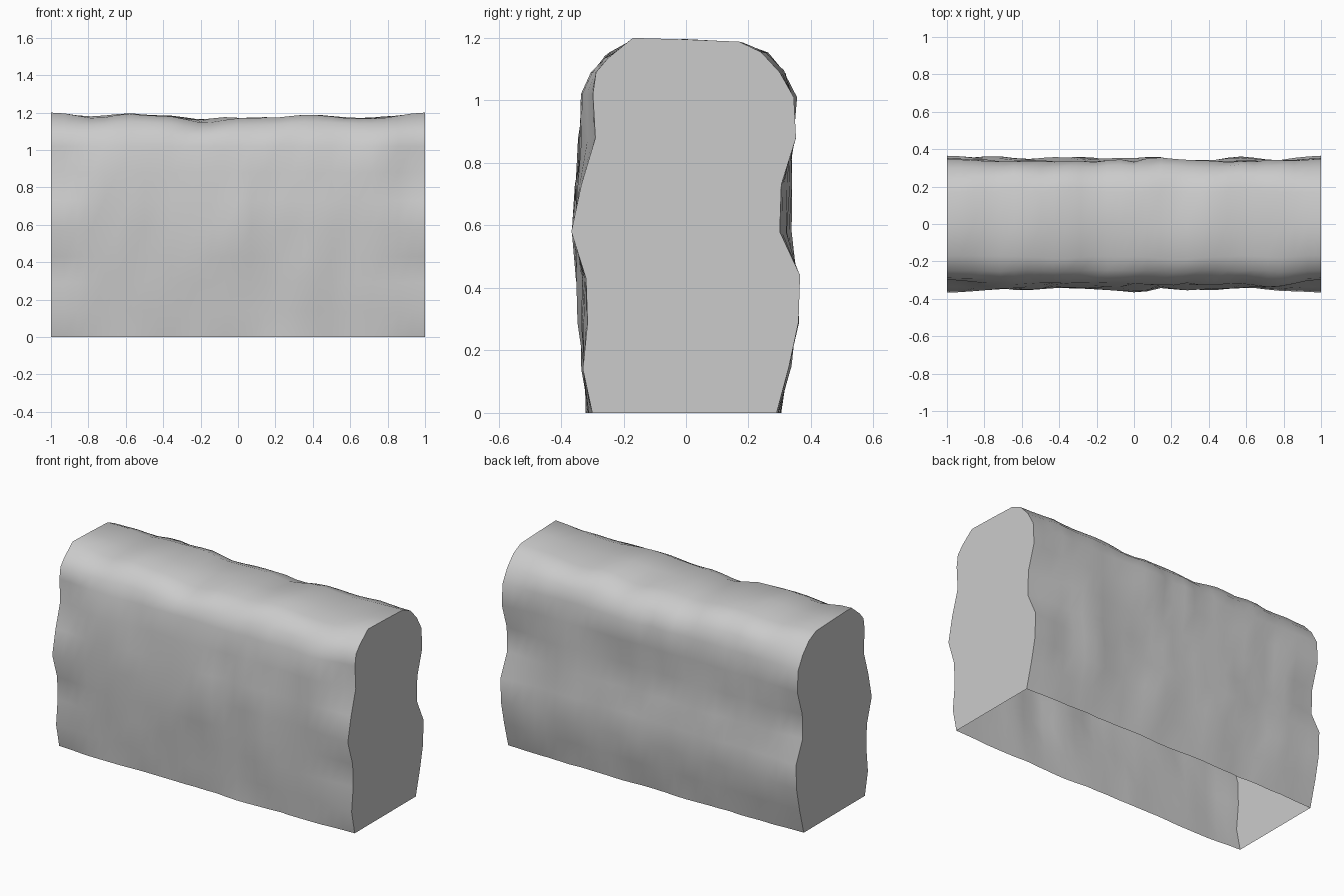
import bpy, bmesh, math
from mathutils import noise, Vector

if "Cube" in bpy.data.objects:
    bpy.data.objects.remove(bpy.data.objects["Cube"])

# Cross-section (y, z) at the two matching end faces, front base to back base
END = [(-.30, 0), (-.33, .14), (-.315, .29), (-.32, .43), (-.367, .58), (-.335, .73),
       (-.29, .88), (-.298, 1.02), (-.288, 1.09), (-.25, 1.135), (-.17, 1.2), (0, 1.195),
       (.17, 1.188), (.24, 1.155), (.30, 1.09), (.345, 1.01), (.352, .88), (.305, .73),
       (.30, .58), (.365, .44), (.36, .29), (.33, .15), (.29, 0)]
# Average cross-section between the ends
MID = [(-.308, 0), (-.318, .14), (-.328, .29), (-.328, .43), (-.342, .58), (-.334, .73),
       (-.322, .88), (-.314, 1.02), (-.288, 1.09), (-.245, 1.138), (-.17, 1.168), (0, 1.176),
       (.17, 1.174), (.25, 1.145), (.30, 1.09), (.33, 1.01), (.33, .88), (.318, .73),
       (.316, .58), (.338, .44), (.338, .29), (.32, .15), (.294, 0)]
# Lengthwise swell of front, back and top, sampled evenly from x = -1 to 1
FRONT = [0, -.01, -.012, .004, 0, -.01, .016, .004, -.01, -.008, 0]
BACK = [0, .006, -.008, .006, .006, 0, .012, .008, -.008, .002, 0]
TOP = [0, -.004, .016, .004, -.012, -.002, -.004, .016, -.002, .006, 0]


def sample(row, x):
    t = (x + 1) / 2 * (len(row) - 1)
    i = min(int(t), len(row) - 2)
    f = t - i
    f = f * f * (3 - 2 * f)
    return row[i] * (1 - f) + row[i + 1] * f


def section(x):
    w = max(0, (abs(x) - .72) / .28)
    w = w * w * (3 - 2 * w)
    pts = []
    for (ey, ez), (my, mz) in zip(END, MID):
        # Lumps lean diagonally across the faces
        n = noise.noise(Vector(((x - mz * .5) * 2.6, my * 4 + 7, mz * 3.2)))
        n = .036 * n + .014 * noise.noise(Vector((x * 6, my * 9, mz * 6 + 3)))
        side = min(1, abs(my) / .3)
        swell = sample(BACK if my > 0 else FRONT, x)
        y = my + math.copysign(side * (swell * .8 + n * (.35 if mz == 0 else 1)), my)
        # Crown undulation with a shallow diagonal groove
        up = max(0, (mz - 1.02) / .16)
        groove = .016 * math.exp(-((x - my - .03) / .12) ** 2)
        z = mz + up * (sample(TOP, x) + .5 * n - groove)
        pts.append((x, y * (1 - w) + ey * w, z * (1 - w) + ez * w))
    return pts


# Rough wall segment: lofted shell, capped at both ends, open underneath
N = 28
bm = bmesh.new()
rings = [[bm.verts.new(p) for p in section(-1 + 2 * i / N)] for i in range(N + 1)]
for a, b in zip(rings, rings[1:]):
    for j in range(len(a) - 1):
        bm.faces.new((a[j], b[j], b[j + 1], a[j + 1]))
bm.faces.new(rings[0])
bm.faces.new(rings[-1][::-1])
bmesh.ops.recalc_face_normals(bm, faces=bm.faces)
if max(bm.faces, key=lambda f: f.calc_center_median().x).normal.x < 0:
    bmesh.ops.reverse_faces(bm, faces=bm.faces)

mesh = bpy.data.meshes.new("rough_wall")
bm.to_mesh(mesh)
bm.free()
wall = bpy.data.objects.new("rough_wall", mesh)
bpy.context.collection.objects.link(wall)
bpy.context.view_layer.objects.active = wall
wall.select_set(True)
bpy.ops.object.shade_smooth_by_angle(angle=math.radians(50))
